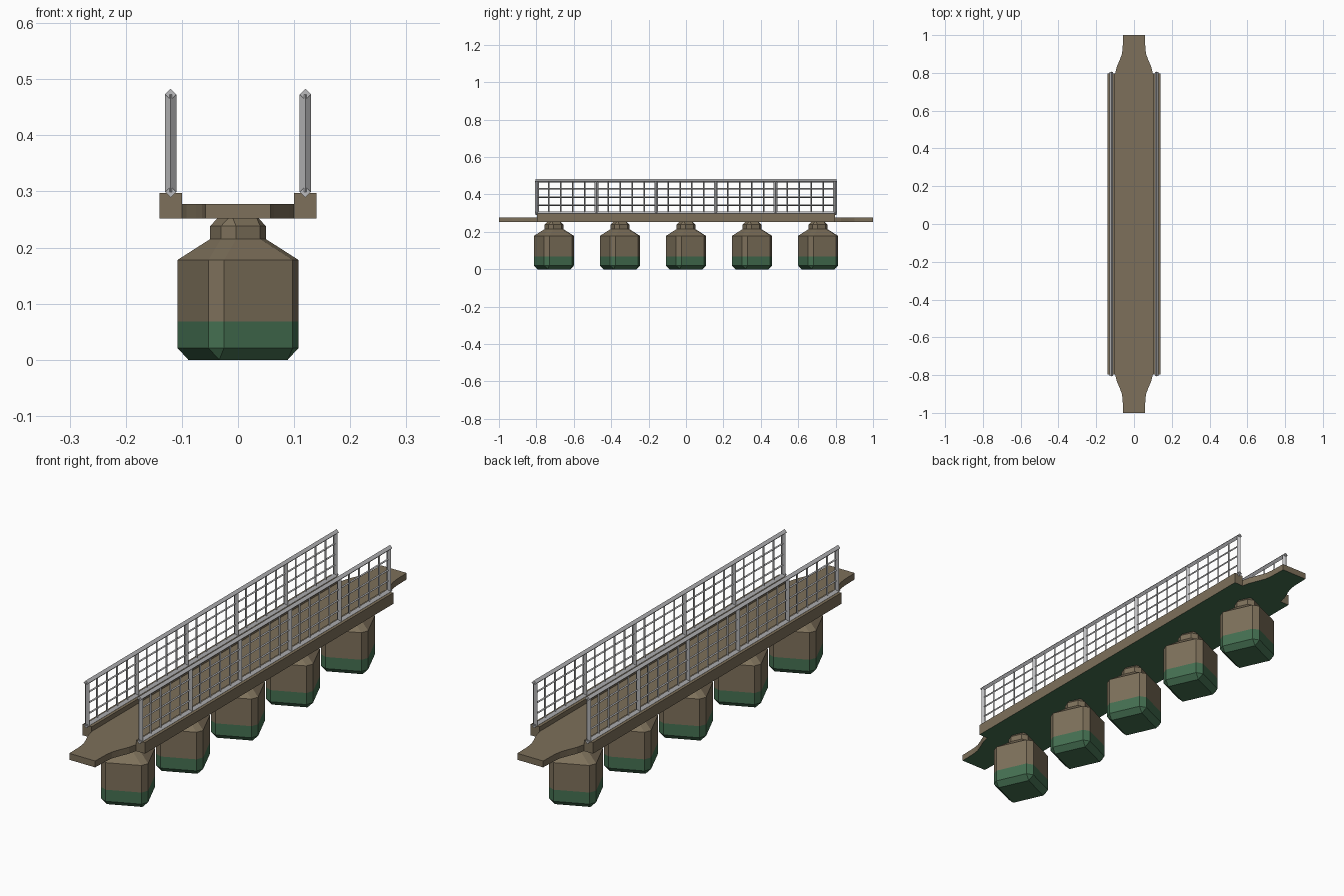
import bpy, bmesh, math
from mathutils import Matrix

if "Cube" in bpy.data.objects:
    bpy.data.objects.remove(bpy.data.objects["Cube"])


def material(name, rgb):
    m = bpy.data.materials.new(name)
    m.diffuse_color = (*rgb, 1)
    m.use_nodes = True
    m.node_tree.nodes["Principled BSDF"].inputs["Base Color"].default_value = m.diffuse_color
    return m


BROWN = material("weathered brown", (0.205, 0.162, 0.103))
GREEN = material("algae green", (0.058, 0.160, 0.082))
GREY = material("rail grey", (0.50, 0.50, 0.51))


def finish(name, bm, mats, rule=None):
    bmesh.ops.recalc_face_normals(bm, faces=bm.faces)
    bm.normal_update()
    if rule:
        for f in bm.faces:
            f.material_index = rule(f)
    me = bpy.data.meshes.new(name)
    bm.to_mesh(me)
    bm.free()
    for m in mats:
        me.materials.append(m)
    ob = bpy.data.objects.new(name, me)
    bpy.context.collection.objects.link(ob)
    return ob


def underside(f):
    return 1 if f.normal.z < -0.5 else 0


def prism(bm, outline, z0, z1):
    face = bm.faces.new([bm.verts.new((x, y, z0)) for x, y in outline])
    new = bmesh.ops.extrude_face_region(bm, geom=[face])["geom"]
    bmesh.ops.translate(bm, vec=(0, 0, z1 - z0),
                        verts=[v for v in new if isinstance(v, bmesh.types.BMVert)])


def chamfered_square(half, cut):
    i = half - cut
    return [(half, -i), (half, i), (i, half), (-i, half),
            (-half, i), (-half, -i), (-i, -half), (i, -half)]


# Floats: chamfered blocks with a shoulder and neck, turned on their axis
RINGS = [(0.067, 0, 0), (0.088, 0.021, 0.021), (0.088, 0.021, 0.068),
         (0.088, 0.021, 0.178), (0.044, 0.0205, 0.215),
         (0.044, 0.0205, 0.238), (0.0235, 0, 0.2585)]
TURN = Matrix.Rotation(math.radians(24.3), 4, 'Z')


def make_float(name, y):
    bm = bmesh.new()
    rings = [[bm.verts.new((px, py, z)) for px, py in chamfered_square(h, c)]
             for h, c, z in RINGS]
    for a, b in zip(rings, rings[1:]):
        for i in range(8):
            j = (i + 1) % 8
            bm.faces.new((a[i], a[j], b[j], b[i]))
    bm.faces.new(rings[0][::-1])
    bm.faces.new(rings[-1])
    bmesh.ops.remove_doubles(bm, verts=bm.verts, dist=1e-5)
    bm.transform(Matrix.Translation((0, y, 0)) @ TURN)
    # green below the waterline
    finish(name, bm, [BROWN, GREEN],
           lambda f: 1 if f.calc_center_median().z < 0.067 else 0)


for k in range(5):
    make_float(f"float_{k + 1}", (k - 2) * 0.353)

# Deck: plank with narrowed, curved ends
quarter = [(0.10, 0.795), (0.092, 0.83), (0.075, 0.87),
           (0.064, 0.90), (0.060, 0.93), (0.058, 1.0)]
right = [(x, -y) for x, y in quarter[::-1]] + quarter
bm = bmesh.new()
prism(bm, right + [(-x, y) for x, y in right[::-1]], 0.252, 0.278)
finish("deck", bm, [BROWN, GREEN], underside)


# Rails: four-sided diamond bars
def bar(bm, start, end, r, axis):
    ends = []
    for p in (start, end):
        ring = []
        for dx, d in ((r, 0), (0, r), (-r, 0), (0, -r)):
            off = (dx, 0, d) if axis == 'Y' else (dx, d, 0)
            ring.append(bm.verts.new([a + b for a, b in zip(p, off)]))
        ends.append(ring)
    a, b = ends
    for i in range(4):
        j = (i + 1) % 4
        bm.faces.new((a[i], a[j], b[j], b[i]))
    bm.faces.new(a[::-1])
    bm.faces.new(b)


L, Z0, Z1 = 0.797, 0.299, 0.473
for side, s in (("left", -1), ("right", 1)):
    # Curb
    bm = bmesh.new()
    x0, x1 = sorted((s * 0.10, s * 0.14))
    prism(bm, [(x0, -L), (x1, -L), (x1, L), (x0, L)], 0.252, 0.297)
    finish(f"{side}_curb", bm, [BROWN, GREEN], underside)

    # Railing frame
    x = s * 0.12
    bm = bmesh.new()
    for z in (Z0, Z1):
        bar(bm, (x, -L - 0.008, z), (x, L + 0.008, z), 0.01, 'Y')
    for k in range(6):
        y = -L + k * 2 * L / 5
        bar(bm, (x, y, Z0), (x, y, Z1), 0.01, 'Z')
    finish(f"{side}_railing_frame", bm, [GREY])

    # Railing mesh: three wires along, four uprights per bay
    bm = bmesh.new()
    for k in range(1, 4):
        z = Z0 + (Z1 - Z0) * k / 4
        bar(bm, (x, -L, z), (x, L, z), 0.004, 'Y')
    for k in range(25):
        if k % 5:
            y = -L + k * 2 * L / 25
            bar(bm, (x, y, Z0), (x, y, Z1), 0.004, 'Z')
    finish(f"{side}_railing_mesh", bm, [GREY])
